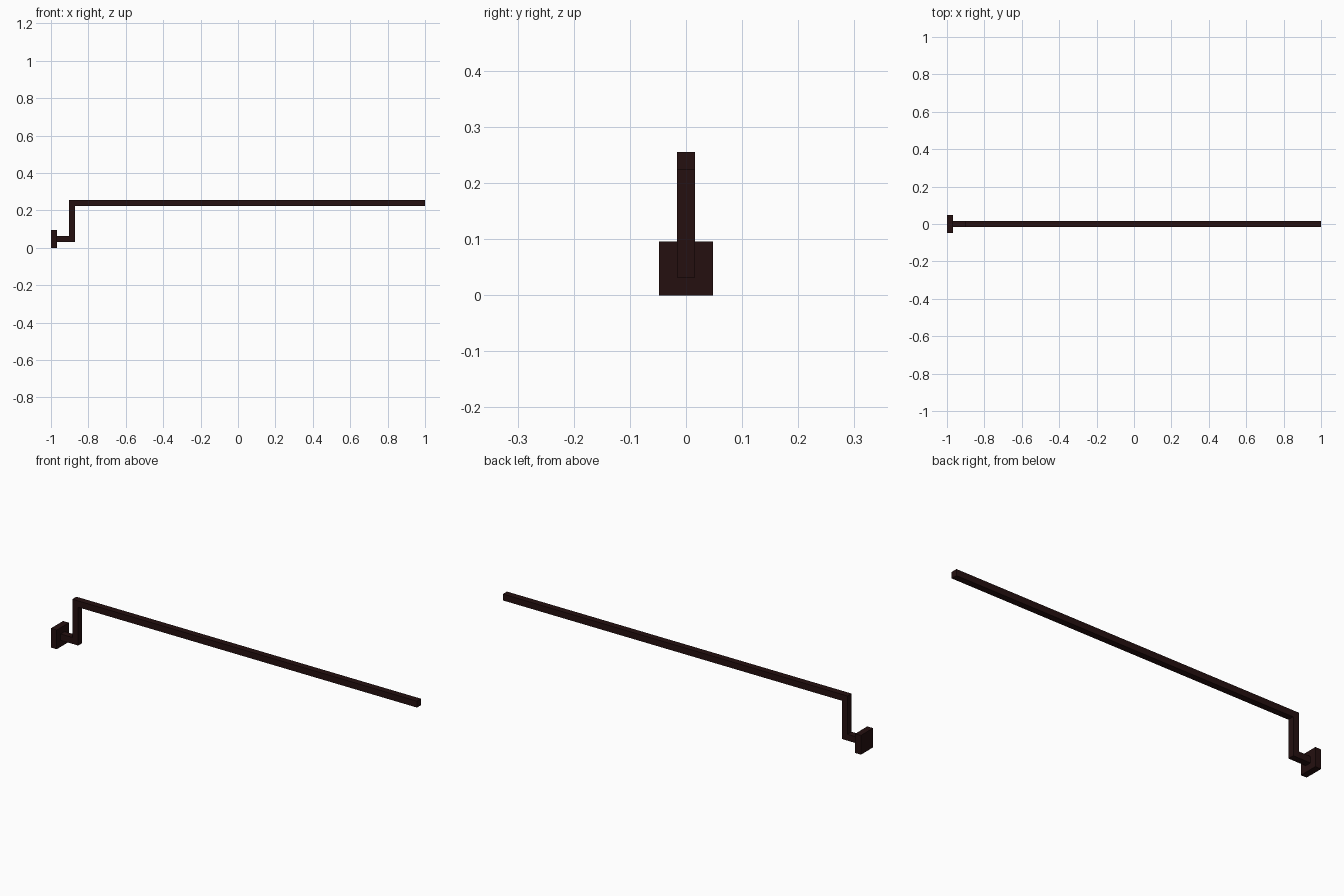
import bpy, bmesh

if "Cube" in bpy.data.objects:
    bpy.data.objects.remove(bpy.data.objects["Cube"])

# Single dark brown finish
finish = bpy.data.materials.new("dark_brown_metal")
finish.diffuse_color = (0.018, 0.005, 0.005, 1.0)
finish.use_nodes = True
finish.node_tree.nodes["Principled BSDF"].inputs["Base Color"].default_value = finish.diffuse_color


def extrude_outline(name, outline, depth):
    """Extrude a front-view (x, z) outline along y, centred on y = 0."""
    bm = bmesh.new()
    face = bm.faces.new([bm.verts.new((x, -depth / 2, z)) for x, z in outline])
    result = bmesh.ops.extrude_face_region(bm, geom=[face])
    moved = [v for v in result["geom"] if isinstance(v, bmesh.types.BMVert)]
    bmesh.ops.translate(bm, verts=moved, vec=(0, depth, 0))
    bmesh.ops.recalc_face_normals(bm, faces=bm.faces)
    mesh = bpy.data.meshes.new(name)
    bm.to_mesh(mesh)
    bm.free()
    mesh.materials.append(finish)
    obj = bpy.data.objects.new(name, mesh)
    bpy.context.collection.objects.link(obj)
    return obj


t = 0.032              # square bar thickness
plate = 0.096          # wall plate width and height
plate_x = -1 + t       # front of wall plate
post_l, post_r = -0.904, -0.872
arm_z = plate / 2 - t / 2
top = 0.255

# Square wall plate
extrude_outline("wall_plate",
                [(-1, 0), (plate_x, 0), (plate_x, plate), (-1, plate)], plate)

# Bent square bar: short arm, upright and long rail
extrude_outline("bent_rail", [
    (plate_x, arm_z), (post_r, arm_z), (post_r, top - t), (1, top - t),
    (1, top), (post_l, top), (post_l, arm_z + t), (plate_x, arm_z + t),
], t)
